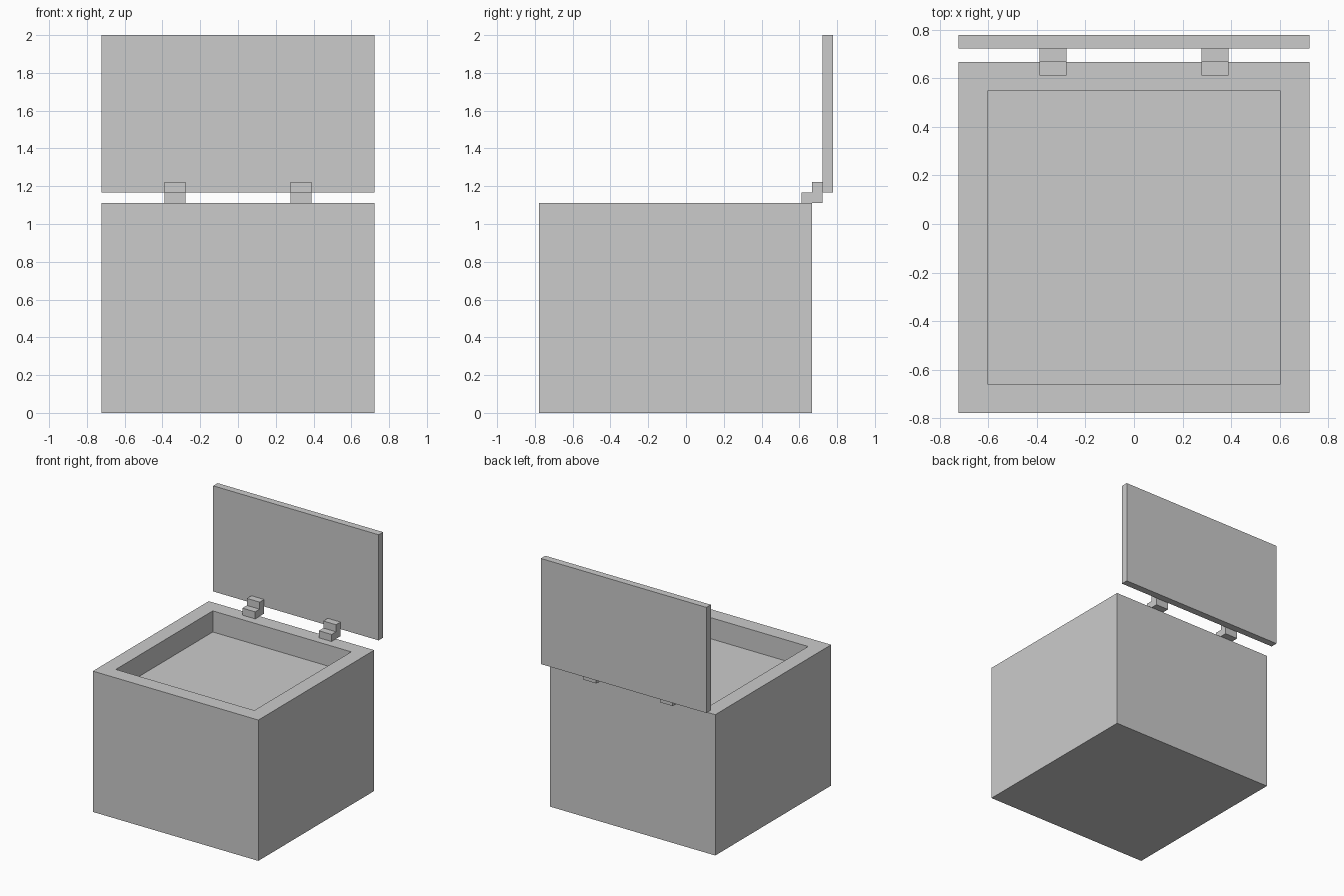
import bpy, bmesh
from mathutils import Vector

if "Cube" in bpy.data.objects:
    bpy.data.objects.remove(bpy.data.objects["Cube"])

U = 1 / 18  # the model sits on an 18th-unit grid


def add_object(name, bm):
    bmesh.ops.recalc_face_normals(bm, faces=bm.faces)
    mesh = bpy.data.meshes.new(name)
    bm.to_mesh(mesh)
    bm.free()
    obj = bpy.data.objects.new(name, mesh)
    bpy.context.collection.objects.link(obj)
    return obj


def box(low, high):
    """Box between two corners given in grid units."""
    low, high = Vector(low) * U, Vector(high) * U
    bm = bmesh.new()
    bmesh.ops.create_cube(bm, size=1)
    bmesh.ops.scale(bm, vec=high - low, verts=bm.verts)
    bmesh.ops.translate(bm, vec=(low + high) / 2, verts=bm.verts)
    return bm


# Chest body: top face inset to a rim, then sunk to make the shallow tray
bm = box((-13, -14, 0), (13, 12, 20))
bm.normal_update()
top = max(bm.faces, key=lambda f: f.calc_center_median().z)
bmesh.ops.inset_region(bm, faces=[top], thickness=3 * U)
bmesh.ops.inset_region(bm, faces=[top], thickness=0, depth=-3 * U)
add_object("chest_body", bm)

# Open lid standing upright behind the body
add_object("lid", box((-13, 13, 21), (13, 14, 36)))

# Stepped hinge: side profile (y, z) extruded along x, mirrored to the other side
profile = [(11, 20), (13, 20), (13, 22), (12, 22), (12, 21), (11, 21)]
bm = bmesh.new()
side = bm.faces.new([bm.verts.new((5 * U, y * U, z * U)) for y, z in profile])
ext = bmesh.ops.extrude_face_region(bm, geom=[side], use_keep_orig=True)
moved = [g for g in ext["geom"] if isinstance(g, bmesh.types.BMVert)]
bmesh.ops.translate(bm, vec=(2 * U, 0, 0), verts=moved)
hinge = add_object("hinges", bm)
hinge.modifiers.new("Mirror", 'MIRROR').use_axis[0] = True
